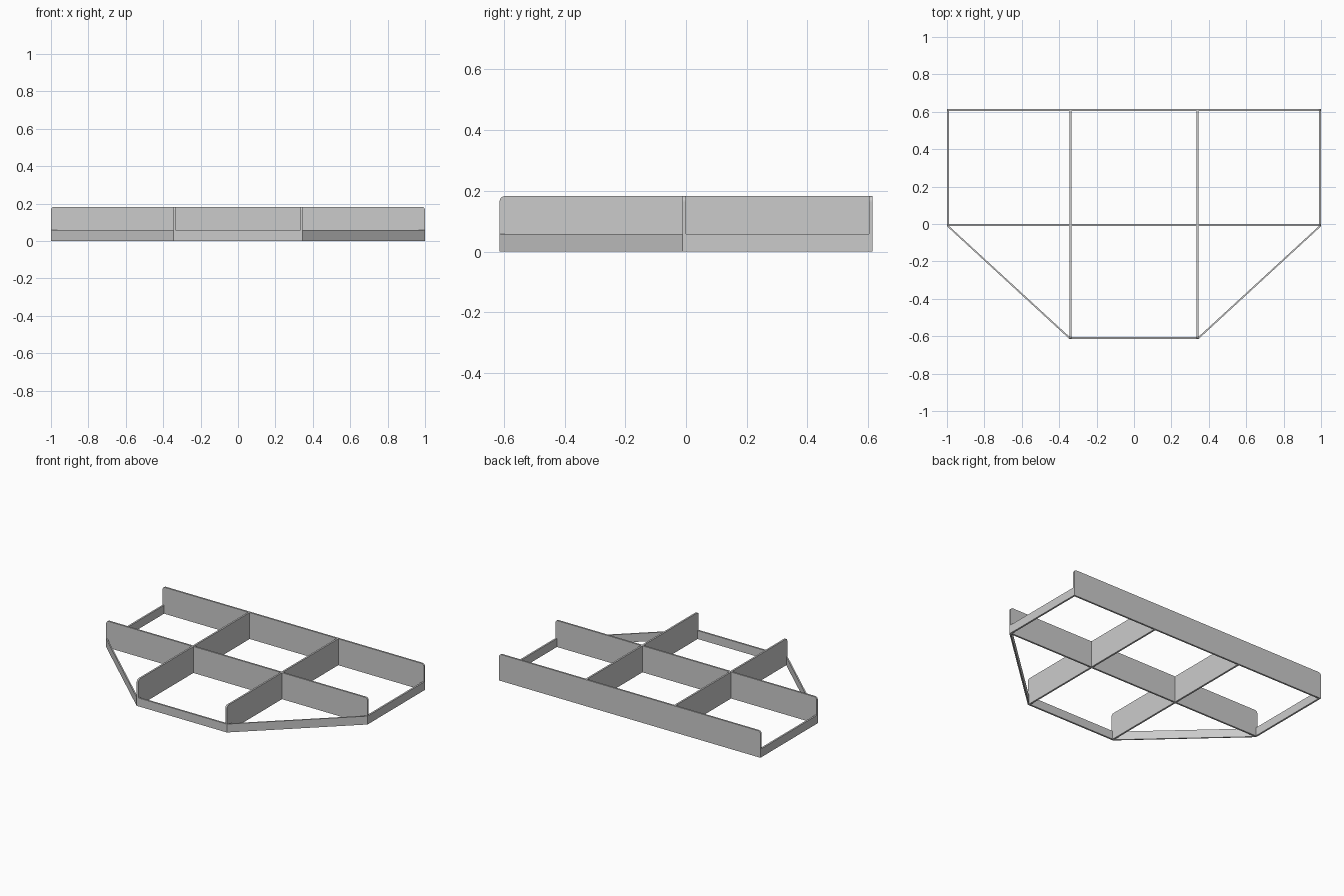
import bpy
import bmesh
import math
from mathutils import Vector

cube = bpy.data.objects.get("Cube")
if cube:
    bpy.data.objects.remove(cube, do_unlink=True)

HALF = 1.0       # half the overall width
DEPTH = 0.615    # half the overall depth
TALL = 0.183     # height of the walls
LOW = 0.058      # height of the rim strips
T = 0.012        # board thickness
RIB_X = 0.339    # divider centre line
ROUND = 0.018    # corner radius

grey = bpy.data.materials.new("board grey")
grey.use_nodes = True
colour = (0.6, 0.6, 0.6, 1)
grey.diffuse_color = colour
grey.node_tree.nodes["Principled BSDF"].inputs["Base Color"].default_value = colour


def prism(name, outline, offset):
    """Extrude a closed outline along an offset."""
    bm = bmesh.new()
    face = bm.faces.new([bm.verts.new(p) for p in outline])
    new = bmesh.ops.extrude_face_region(bm, geom=[face])["geom"]
    verts = [v for v in new if isinstance(v, bmesh.types.BMVert)]
    bmesh.ops.translate(bm, verts=verts, vec=offset)
    bmesh.ops.recalc_face_normals(bm, faces=bm.faces[:])
    mesh = bpy.data.meshes.new(name)
    bm.to_mesh(mesh)
    bm.free()
    mesh.materials.append(grey)
    obj = bpy.data.objects.new(name, mesh)
    bpy.context.collection.objects.link(obj)
    return obj


def board_profile(start, end, round_start, round_end):
    """Upright board outline as (length, height), with rounded top corners."""
    points = [(start, 0), (end, 0)]
    for at, side, rounded in ((end, 1, round_end), (start, -1, round_start)):
        if not rounded:
            points.append((at, TALL))
            continue
        arc = []
        for i in range(6):
            a = math.radians(18 * i)
            arc.append((at - side * ROUND * (1 - math.cos(a)),
                        TALL - ROUND * (1 - math.sin(a))))
        points += arc if side > 0 else arc[::-1]
    return points


def strip(name, plan):
    """Low rim strip from its plan outline."""
    return prism(name, [(x, y, 0) for x, y in plan], Vector((0, 0, LOW)))


# Long walls across the width
for name, y in (("back_wall", DEPTH - T), ("middle_wall", -T)):
    profile = board_profile(-HALF, HALF, True, True)
    prism(name, [(x, y, z) for x, z in profile], Vector((0, T, 0)))

# Front rim
strip("front_rim", [(-RIB_X - T / 2, -DEPTH), (RIB_X + T / 2, -DEPTH),
                    (RIB_X + T / 2, T - DEPTH), (-RIB_X - T / 2, T - DEPTH)])

for side, label in ((1, "left"), (-1, "right")):
    # Dividers running front to back
    profile = board_profile(-DEPTH + 0.001, DEPTH - T, True, False)
    prism(label + "_divider",
          [(side * RIB_X - T / 2, y, z) for y, z in profile], Vector((T, 0, 0)))

    # Side rims behind the middle wall
    strip(label + "_side_rim",
          [(side * x, y) for x, y in ((HALF, 0), (HALF, DEPTH - T),
                                      (HALF - T, DEPTH - T), (HALF - T, 0))])

    # Slanted rims from the middle wall to the front
    outer = RIB_X + T / 2
    strip(label + "_slanted_rim",
          [(side * x, y) for x, y in ((HALF, -T), (outer, -DEPTH),
                                      (outer, T - DEPTH), (HALF - T, -T))])
